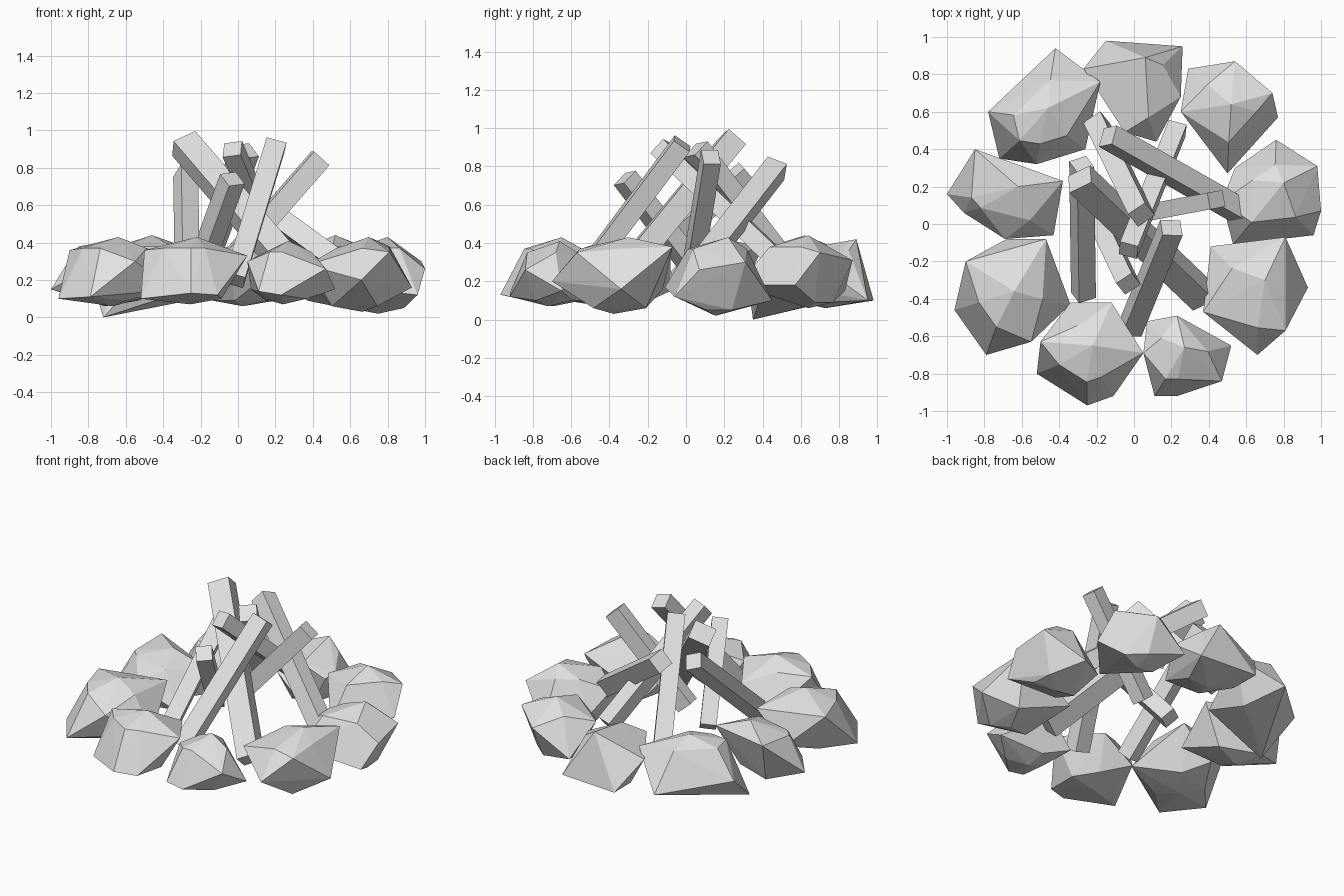
import bpy, bmesh, math
from mathutils import Vector, Matrix

grey = bpy.data.materials.new("pale_grey")
grey.diffuse_color = (0.76, 0.76, 0.76, 1)


def finish(bm, name):
    bmesh.ops.recalc_face_normals(bm, faces=bm.faces[:])
    mesh = bpy.data.meshes.new(name)
    bm.to_mesh(mesh)
    bm.free()
    mesh.materials.append(grey)
    bpy.context.collection.objects.link(bpy.data.objects.new(name, mesh))


def rock(name, base, apex, rim):
    """Faceted boulder: hull of an uneven rim, an apex and inner rings."""
    bm = bmesh.new()
    c = sum((Vector(p) for p in rim), Vector()) / len(rim)
    pts = [(c.x, c.y, base), apex]
    for p in rim:
        pts.append(p)
        q = c.lerp(Vector(p), 0.55)
        # low rim corners get a shoulder above, high ones a foot below
        pts.append((q.x, q.y, apex[2] - 0.06 if p[2] < 0.25 else base + 0.03))
    bmesh.ops.convex_hull(bm, input=[bm.verts.new(p) for p in pts])
    loose = [v for v in bm.verts if not v.link_faces]
    bmesh.ops.delete(bm, geom=loose, context='VERTS')
    finish(bm, name)


def log(name, top, foot, w, d, roll):
    """Square timber leaning from its foot to its raised end."""
    a, b = Vector(foot), Vector(top)
    rot = (b - a).to_track_quat('Z', 'Y').to_matrix().to_4x4()
    rot = rot @ Matrix.Rotation(math.radians(roll), 4, 'Z')
    size = Matrix.Diagonal((w, d, (b - a).length, 1))
    bm = bmesh.new()
    bmesh.ops.create_cube(bm, size=1, matrix=Matrix.Translation((a + b) / 2) @ rot @ size)
    finish(bm, name)


# Ring of stones, rims read clockwise from above
rock("stone_back", 0.06, (.06, .89, .42),
     [(-.27, .83, .30), (-.15, .98, .10), (.26, .95, .10), (.25, .68, .30), (.12, .44, .20), (-.05, .49, .30)])
rock("stone_back_right", 0.06, (.52, .64, .44),
     [(.29, .83, .15), (.54, .87, .31), (.74, .70, .35), (.77, .57, .18), (.50, .27, .18), (.25, .60, .33)])
rock("stone_right", 0.02, (.80, .22, .43),
     [(.76, .45, .10), (.98, .31, .30), (1.0, .07, .26), (.96, -.06, .12), (.53, -.11, .17), (.47, .12, .30), (.54, .30, .15)])
rock("stone_front_right", 0.03, (.70, -.30, .43),
     [(.41, -.12, .16), (.81, -.07, .38), (.93, -.34, .16), (.81, -.57, .35), (.66, -.70, .20), (.37, -.47, .28)])
rock("stone_front_small", 0.07, (.27, -.66, .41),
     [(.07, -.52, .15), (.23, -.49, .30), (.52, -.65, .15), (.47, -.84, .26), (.23, -.92, .12), (.11, -.92, .14), (.05, -.69, .30)])
rock("stone_front", 0.07, (-.22, -.65, .43),
     [(-.34, -.42, .15), (-.12, -.42, .30), (.05, -.69, .33), (-.11, -.92, .12), (-.25, -.97, .13), (-.52, -.80, .10), (-.50, -.63, .36)])
rock("stone_front_left", 0.06, (-.64, -.36, .43),
     [(-.90, -.20, .36), (-.68, -.08, .15), (-.47, -.08, .35), (-.34, -.43, .15), (-.55, -.63, .30), (-.79, -.70, .11), (-.96, -.46, .10)])
rock("stone_left", 0.06, (-.62, .20, .42),
     [(-.85, .40, .38), (-.38, .23, .33), (-.43, -.06, .15), (-.69, -.08, .25), (-.91, .06, .20), (-1.0, .16, .15)])
rock("stone_back_left", 0.05, (-.46, .62, .44),
     [(-.42, .94, .14), (-.18, .76, .34), (-.26, .40, .15), (-.52, .32, .22), (-.72, .35, .00), (-.78, .60, .20)])

# Stacked logs: raised end, foot, width, depth, roll
logs = [
    ((-.29, .24, .93), (.37, -.39, .16), .14, .12, -30),
    ((-.14, .47, .79), (.60, .05, .25), .11, .11, 25),
    ((.20, -.02, .92), (-.02, -.56, .20), .11, .10, 25),
    ((.44, .13, .85), (-.04, .04, .30), .09, .11, 0),
    ((-.28, .32, .77), (-.27, -.38, .17), .10, .10, 25),
    ((-.03, -.32, .74), (-.22, .08, .22), .10, .10, 10),
    ((.04, .05, .89), (-.20, .54, .25), .11, .11, 10),
    ((-.03, -.14, .90), (.23, .51, .28), .10, .10, 10),
]
for i, args in enumerate(logs):
    log(f"log_{i + 1}", *args)
